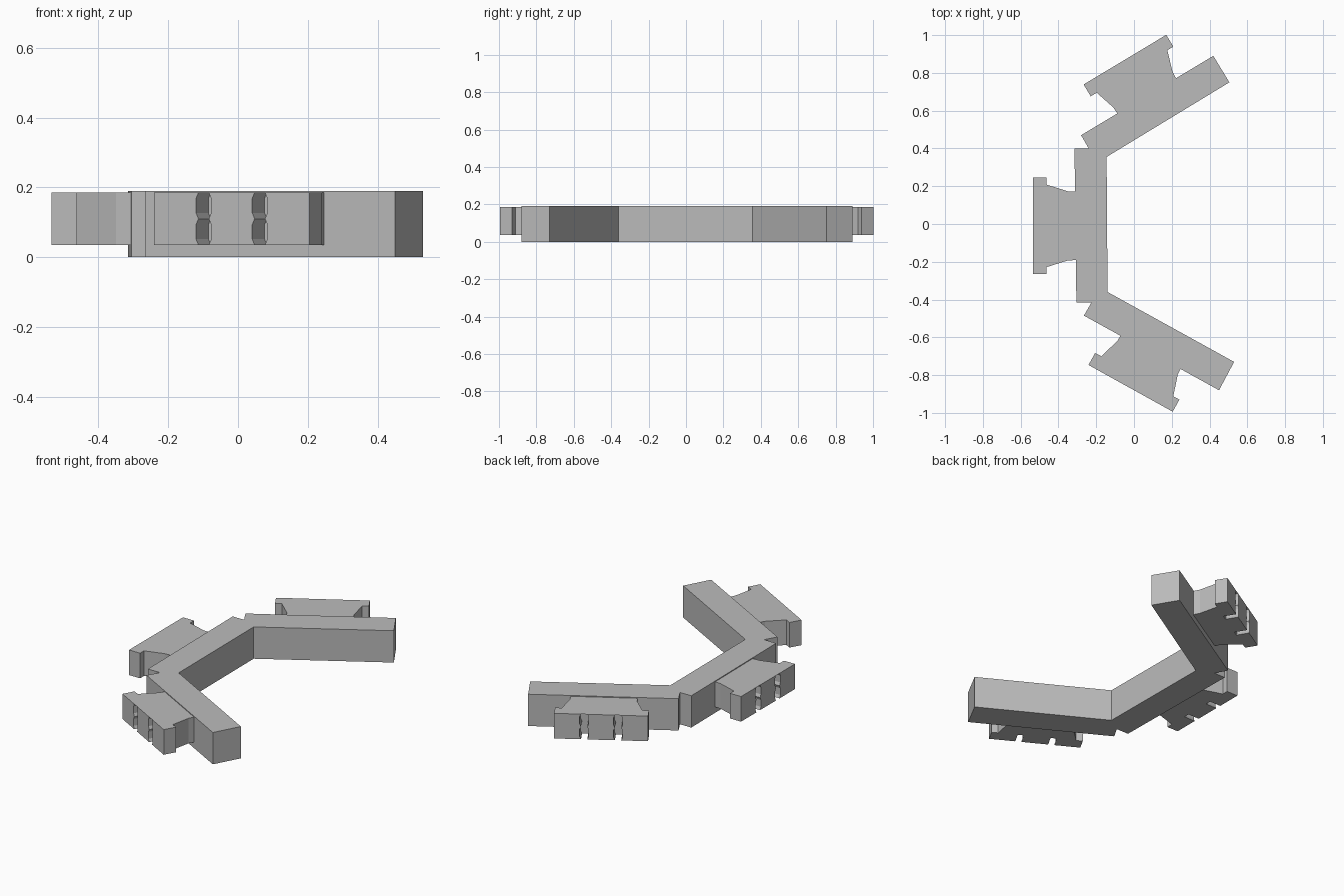
import bpy
import bmesh
from math import radians

cube = bpy.data.objects.get("Cube")
if cube:
    bpy.data.objects.remove(cube, do_unlink=True)

grey = bpy.data.materials.new("matte grey")
grey.use_nodes = True
colour = (0.5, 0.5, 0.5, 1)
grey.diffuse_color = colour
grey.node_tree.nodes["Principled BSDF"].inputs["Base Color"].default_value = colour


def loft(name, rings):
    """Solid from stacked rings of 3D points, capped at both ends."""
    bm = bmesh.new()
    loops = [[bm.verts.new(p) for p in ring] for ring in rings]
    n = len(loops[0])
    for low, high in zip(loops, loops[1:]):
        for i in range(n):
            j = (i + 1) % n
            bm.faces.new((low[i], low[j], high[j], high[i]))
    caps = [bm.faces.new(loops[0][::-1]), bm.faces.new(loops[-1])]
    bmesh.ops.triangulate(bm, faces=caps)
    bmesh.ops.recalc_face_normals(bm, faces=bm.faces)
    mesh = bpy.data.meshes.new(name)
    bm.to_mesh(mesh)
    bm.free()
    mesh.materials.append(grey)
    obj = bpy.data.objects.new(name, mesh)
    bpy.context.collection.objects.link(obj)
    return obj


# Three-sided frame with small notches where the bars meet
frame = [(-0.145, 0.355), (0.505, 0.75), (0.42, 0.89), (-0.28, 0.47),
         (-0.24, 0.40), (-0.315, 0.40), (-0.305, -0.415), (-0.225, -0.415),
         (-0.265, -0.485), (0.45, -0.88), (0.53, -0.73), (-0.14, -0.36)]
loft("bent_frame", [[(x, y, z) for x, y in frame] for z in (0, 0.19)])


def bracket_ring(half_slot, z):
    """Mirrored bracket outline; local y points outward, outer edge at y = 0."""
    slot, deep, lip = 0.092, -0.073, -0.073
    side = [(0.18, -0.25), (0.183, -0.185), (0.218, lip), (0.255, lip), (0.255, 0),
            (slot + half_slot, 0), (slot + half_slot, deep),
            (slot - half_slot, deep), (slot - half_slot, 0)]
    outline = side + [(-x, y) for x, y in reversed(side)]
    return [(x, y, z) for x, y in outline]


# Clamp brackets: each slot bulges twice over its height
narrow, wide = 0.017, 0.025
levels = [(0.035, narrow), (0.052, wide), (0.093, wide), (0.11, narrow),
          (0.127, wide), (0.168, wide), (0.185, narrow)]
for name, place, angle in (("back_bracket", (-0.048, 0.87, 0), 31),
                           ("middle_bracket", (-0.535, -0.01, 0), 90),
                           ("front_bracket", (-0.018, -0.87, 0), 151)):
    bracket = loft(name, [bracket_ring(w, z) for z, w in levels])
    bracket.location = place
    bracket.rotation_euler.z = radians(angle)
